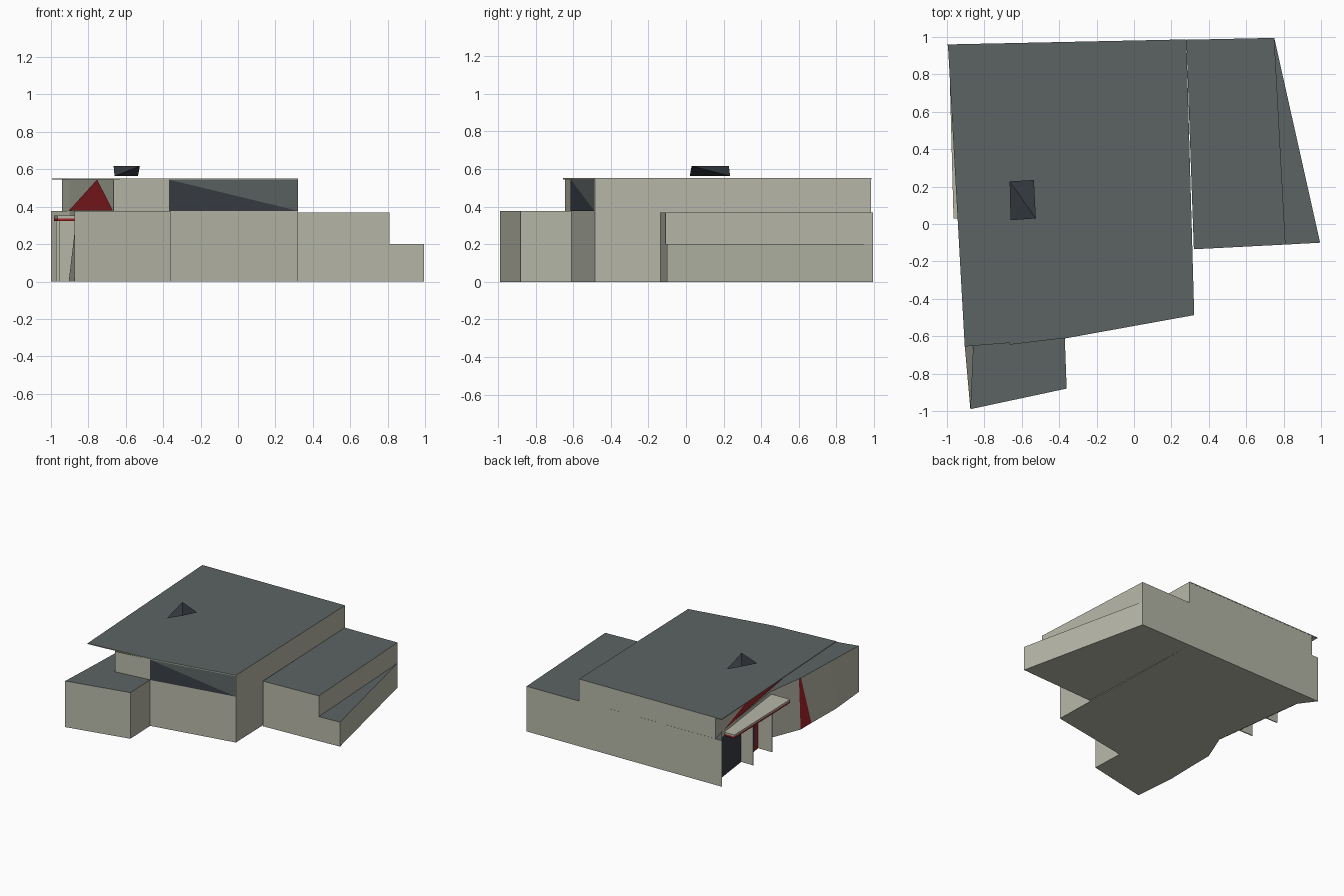
import bpy, bmesh
from mathutils import Vector

if "Cube" in bpy.data.objects:
    bpy.data.objects.remove(bpy.data.objects["Cube"])


def material(name, rgb):
    m = bpy.data.materials.new(name)
    m.diffuse_color = (*rgb, 1)
    m.use_nodes = True
    m.node_tree.nodes["Principled BSDF"].inputs["Base Color"].default_value = m.diffuse_color
    return m


MATS = [material("tan_wall", (0.47, 0.475, 0.39)),
        material("grey_roof", (0.107, 0.127, 0.125)),
        material("dark_glass", (0.040, 0.046, 0.056)),
        material("red_trim", (0.36, 0.018, 0.022))]
TAN, GREY, DARK, RED = range(4)


def finish(name, bm):
    mesh = bpy.data.meshes.new(name)
    bm.to_mesh(mesh)
    bm.free()
    for m in MATS:
        mesh.materials.append(m)
    ob = bpy.data.objects.new(name, mesh)
    bpy.context.collection.objects.link(ob)
    return ob


def prism(name, base, z0, z1, top=None, side=TAN, cap=GREY, walls={}):
    """Block from a ground outline, with an optional shifted top outline."""
    bm = bmesh.new()
    lo = [bm.verts.new((x, y, z0)) for x, y in base]
    hi = [bm.verts.new((x, y, z1)) for x, y in (top or base)]
    n = len(lo)
    bm.faces.new(lo).material_index = side
    bm.faces.new(hi).material_index = cap
    for i in range(n):
        j = (i + 1) % n
        f = bm.faces.new((lo[i], lo[j], hi[j], hi[i]))
        f.material_index = walls.get(i, side)
    bmesh.ops.recalc_face_normals(bm, faces=bm.faces)
    return finish(name, bm)


def plate(name, a, b, shape, mat, off=0.004):
    """Flat panel on the wall from a to b; shape holds (fraction, height)."""
    a, b = Vector((*a, 0)), Vector((*b, 0))
    d = b - a
    out = Vector((-d.y, d.x, 0)).normalized() * off
    bm = bmesh.new()
    vs = [bm.verts.new(a + d * t + out + Vector((0, 0, z))) for t, z in shape]
    f = bm.faces.new(vs)
    f.normal_update()
    if f.normal.dot(out) < 0:
        f.normal_flip()
    f.material_index = mat
    return finish(name, bm)


def strip(t0, t1, z0, z1):
    return [(t0, z0), (t1, z0), (t1, z1), (t0, z1)]


# Ground floor with front wing, leaning left wall and entrance recess
base = [(-1, .96), (.28, .985), (.32, -.485), (-.37, -.61), (-.36, -.88),
        (-.875, -.99), (-.905, -.65), (-.9, -.34), (-.9, -.2), (-.8, .05), (-.9, .825)]
top = list(base)
top[6:9] = [(-.86, -.65), (-.847, -.28), (-.843, -.26)]
prism("ground_floor", base, 0, .378, top=top, walls={7: RED})

# Upper storey and its thin overhanging roof
upper = [(-.94, .96), (.28, .985), (.32, -.485), (-.37, -.61), (-.665, -.645), (-.9, .8)]
prism("upper_storey", upper, .378, .545)
prism("main_roof", [(-.995, .96), (.28, .987), (.322, -.487), (-.37, -.612), (-.905, -.655)],
      .545, .552)

# Stepped side wing
prism("side_wing", [(.28, .985), (.75, .995), (.81, -.11), (.32, -.135)], 0, .37)
prism("side_step", [(.75, .995), (.995, -.1), (.81, -.11)], 0, .2)

# Upper front window, half glass and half grey
a, b = upper[2], upper[3]
plate("window_glass", a, b, [(0, .378), (1, .378), (1, .545)], DARK)
plate("window_blind", a, b, [(0, .378), (1, .545), (0, .545)], GREY)

# Red triangle on the upper left wall
plate("red_gable", upper[4], upper[5], [(0, .379), (1, .379), (.36, .545)], RED)

# Entrance doors and red jambs
a, b = base[9], base[10]
plate("door_jamb_front", a, b, strip(0, .06, 0, .33), RED)
plate("door_glass_front", a, b, strip(.06, .24, 0, .33), DARK)
plate("door_jamb_middle", a, b, strip(.24, .32, 0, .33), RED)
plate("door_glass_back", a, b, strip(.32, 1, 0, .33), DARK)

# Entrance canopy with red underside, carried by two fins
canopy = [(-.985, .78), (-.88, .78), (-.76, .03), (-.965, .03)]
prism("canopy", canopy, .338, .352, cap=TAN)
prism("canopy_trim", canopy, .324, .338, side=RED, cap=RED)
for i, (y, x0, x1) in enumerate([(.515, -.972, -.86), (.245, -.955, -.82)]):
    prism(f"entrance_fin_{i + 1}", [(x0, y - .004), (x1, y - .004), (x1, y + .004), (x0, y + .004)],
          0, .324, cap=TAN)

# Four-cornered skylight on the roof
bm = bmesh.new()
v = [bm.verts.new(p) for p in ((-.665, .228, .617), (-.525, .03, .617),
                               (-.535, .235, .563), (-.66, .02, .563))]
for tri in ((0, 1, 2), (0, 1, 3), (0, 2, 3), (1, 2, 3)):
    bm.faces.new([v[k] for k in tri]).material_index = DARK
bmesh.ops.recalc_face_normals(bm, faces=bm.faces)
finish("skylight", bm)
